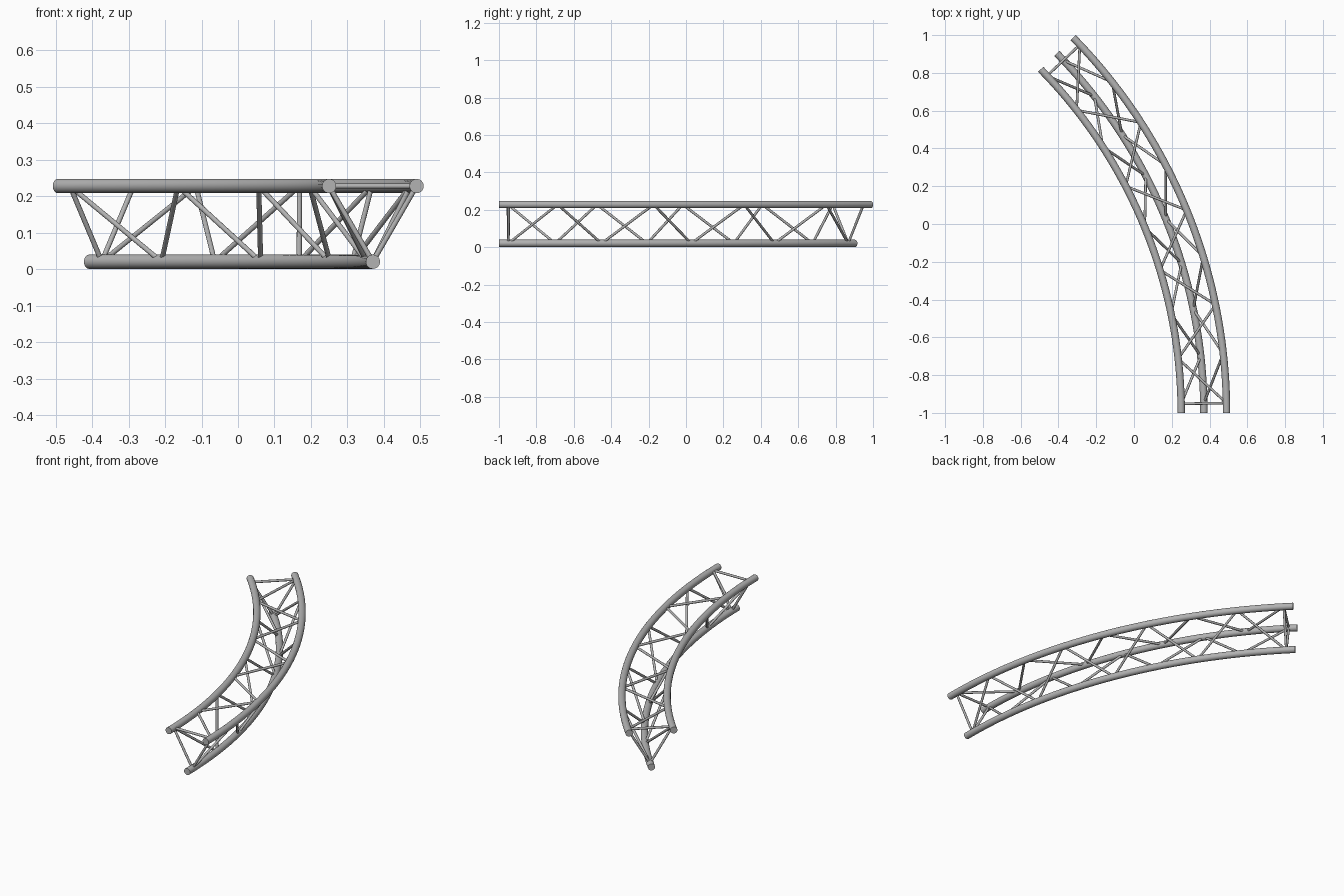
import bpy, bmesh
from math import sin, cos, radians
from mathutils import Matrix, Vector

default = bpy.data.objects.get("Cube")
if default:
    bpy.data.objects.remove(default, do_unlink=True)

SWEEP = radians(44.5)                 # total bend of the truss
CENTRE = Vector((-2.345, -1.0, 0.0))  # centre of the bend
TUBE_R, BRACE_R = 0.0195, 0.007
BAYS = 8
END = radians(1.06)                   # inset of the end frames

# chord name: (bend radius, height)
CHORDS = {
    "inner": (2.595, 0.228),
    "outer": (2.835, 0.228),
    "lower": (2.715, 0.0205),
}

metal = bpy.data.materials.new("grey metal")
metal.use_nodes = True
colour = (0.45, 0.45, 0.45, 1)
metal.diffuse_color = colour
bsdf = next(n for n in metal.node_tree.nodes if n.type == 'BSDF_PRINCIPLED')
bsdf.inputs["Base Color"].default_value = colour


def finish(bm, name):
    bmesh.ops.recalc_face_normals(bm, faces=bm.faces[:])
    mesh = bpy.data.meshes.new(name)
    bm.to_mesh(mesh)
    bm.free()
    mesh.materials.append(metal)
    obj = bpy.data.objects.new(name, mesh)
    bpy.context.collection.objects.link(obj)
    bpy.ops.object.select_all(action='DESELECT')
    obj.select_set(True)
    bpy.context.view_layer.objects.active = obj
    bpy.ops.object.shade_smooth_by_angle(angle=radians(40))


def node(chord, i):
    """Point on a chord's axis at panel point i."""
    radius, z = CHORDS[chord]
    a = END + (SWEEP - 2 * END) * i / BAYS
    return CENTRE + Vector((radius * cos(a), radius * sin(a), z))


def add_rod(bm, a, b):
    d = b - a
    rot = d.to_track_quat('Z', 'Y').to_matrix().to_4x4()
    bmesh.ops.create_cone(bm, cap_ends=True, segments=12, radius1=BRACE_R,
                          radius2=BRACE_R, depth=d.length,
                          matrix=Matrix.Translation((a + b) / 2) @ rot)


# Curved main tubes: a circle spun round the bend centre, then capped
for name, (radius, z) in CHORDS.items():
    bm = bmesh.new()
    place = Matrix.Translation(CENTRE + Vector((radius, 0, z)))
    bmesh.ops.create_circle(bm, segments=24, radius=TUBE_R,
                            matrix=place @ Matrix.Rotation(radians(90), 4, 'X'))
    bmesh.ops.spin(bm, geom=bm.verts[:] + bm.edges[:], cent=CENTRE,
                   axis=(0, 0, 1), angle=SWEEP, steps=40)
    rims = [e for e in bm.edges if e.is_boundary]
    bmesh.ops.holes_fill(bm, edges=rims, sides=0)
    finish(bm, name + "_tube")

# Zigzag braces on each face; the first chord holds the even panel points
for name, even, odd in (("top", "outer", "inner"),
                        ("inner_side", "inner", "lower"),
                        ("outer_side", "lower", "outer")):
    bm = bmesh.new()
    path = [node(odd if i % 2 else even, i) for i in range(BAYS + 1)]
    for a, b in zip(path, path[1:]):
        add_rod(bm, a, b)
    finish(bm, name + "_braces")

# Triangular frames at both ends
for name, i in (("front", 0), ("back", BAYS)):
    bm = bmesh.new()
    for a, b in (("inner", "outer"), ("outer", "lower"), ("lower", "inner")):
        add_rod(bm, node(a, i), node(b, i))
    finish(bm, name + "_end_frame")
